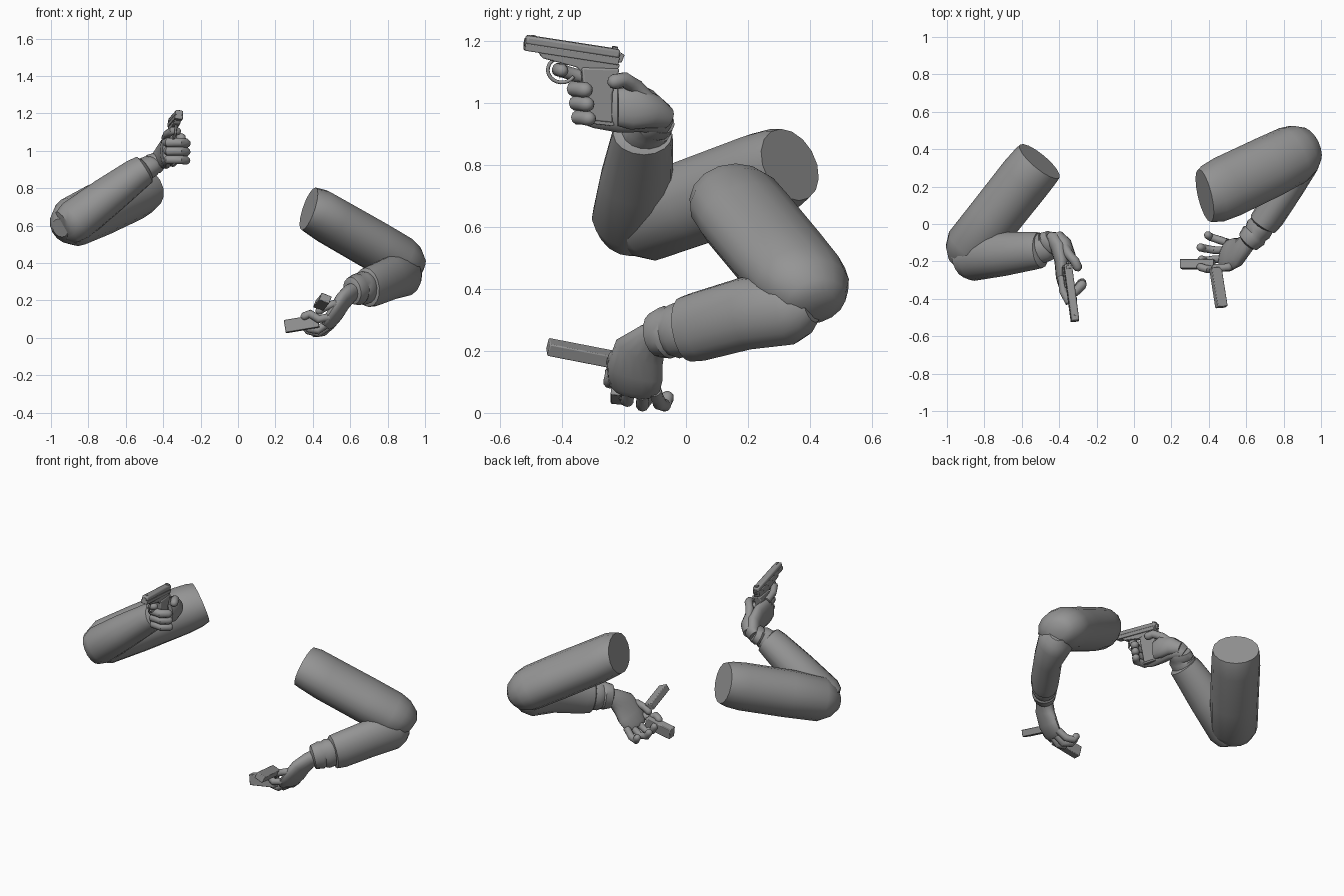
import bpy, bmesh, math
from mathutils import Vector, Matrix

default_cube = bpy.data.objects.get("Cube")
if default_cube:
    bpy.data.objects.remove(default_cube, do_unlink=True)

GREY = (0.3, 0.3, 0.3, 1.0)
grey = bpy.data.materials.new("plain grey")
grey.use_nodes = True
grey.diffuse_color = GREY
grey.node_tree.nodes["Principled BSDF"].inputs["Base Color"].default_value = GREY


def finish(name, bm, matrix=None, smooth=40, bevel=0):
    """Turn a bmesh into a named, shaded object."""
    bmesh.ops.recalc_face_normals(bm, faces=bm.faces)
    mesh = bpy.data.meshes.new(name)
    bm.to_mesh(mesh)
    bm.free()
    mesh.materials.append(grey)
    obj = bpy.data.objects.new(name, mesh)
    bpy.context.collection.objects.link(obj)
    if matrix:
        obj.matrix_world = matrix
    if bevel:
        mod = obj.modifiers.new("edge bevel", "BEVEL")
        mod.width = bevel
        mod.segments = 2
    bpy.ops.object.select_all(action="DESELECT")
    obj.select_set(True)
    bpy.context.view_layer.objects.active = obj
    bpy.ops.object.shade_smooth_by_angle(angle=math.radians(smooth))
    return obj


def loft(name, sections, up=(0, 0, 1), sides=16):
    """Skin elliptical sections given as x, y, z, side radius, upper radius."""
    bm = bmesh.new()
    up = Vector(up)
    centres = [Vector(s[:3]) for s in sections]
    rings = []
    for i, (x, y, z, a, b) in enumerate(sections):
        along = centres[min(i + 1, len(centres) - 1)] - centres[max(i - 1, 0)]
        along.normalize()
        side = along.cross(up).normalized()
        over = side.cross(along)
        ring = []
        for k in range(sides):
            t = math.tau * k / sides
            ring.append(bm.verts.new(centres[i] + side * a * math.cos(t) + over * b * math.sin(t)))
        rings.append(ring)
    for low, high in zip(rings, rings[1:]):
        for k in range(sides):
            j = (k + 1) % sides
            bm.faces.new((low[k], low[j], high[j], high[k]))
    bm.faces.new(rings[0])
    bm.faces.new(rings[-1])
    return finish(name, bm)


def finger(name, points, r, up=(0, 0, 1)):
    """Round jointed finger with a domed tip."""
    pts = [Vector(p) for p in points]
    tip = (pts[-1] - pts[-2]).normalized()
    sections = [(*pts[0], r, r)]
    for a, b in zip(pts, pts[1:]):
        sections.append((*a.lerp(b, 0.5), r * 0.95, r * 0.95))
        sections.append((*b, r, r))
    sections.append((*(pts[-1] + tip * r * 0.6), r * 0.75, r * 0.75))
    sections.append((*(pts[-1] + tip * r * 0.9), r * 0.3, r * 0.3))
    return loft(name, sections, up, 10)


def frame(origin, back, up):
    """Matrix whose y axis runs back and whose z axis is close to up."""
    y = Vector(back).normalized()
    x = y.cross(Vector(up)).normalized()
    z = x.cross(y)
    return Matrix.Translation(origin) @ Matrix((x, y, z)).transposed().to_4x4()


def prism(name, outline, half, matrix, bevel=0.004):
    """Side outline in y, z extruded to both sides of x."""
    bm = bmesh.new()
    face = bm.faces.new([bm.verts.new((-half, y, z)) for y, z in outline])
    new = bmesh.ops.extrude_face_region(bm, geom=[face])["geom"]
    moved = [v for v in new if isinstance(v, bmesh.types.BMVert)]
    bmesh.ops.translate(bm, verts=moved, vec=(half * 2, 0, 0))
    return finish(name, bm, matrix, 30, bevel)


def block(name, y0, y1, z0, z1, half, matrix, bevel=0.004):
    return prism(name, [(y0, z0), (y1, z0), (y1, z1), (y0, z1)], half, matrix, bevel)


# Left arm: sleeve, cuff and open hand
loft("left_upper_arm", [
    (.378, .152, .69, .145, .12), (.42, .162, .676, .16, .127), (.5, .2, .626, .168, .13),
    (.72, .305, .5, .166, .132), (.85, .37, .425, .16, .13),
    (.895, .396, .393, .145, .12), (.94, .42, .36, .105, .088), (.958, .428, .345, .06, .05)])
loft("left_forearm", [
    (.925, .405, .35, .055, .06), (.912, .38, .343, .082, .092), (.887, .335, .338, .105, .118),
    (.82, .19, .32, .085, .117), (.72, .04, .278, .085, .112),
    (.69, 0, .27, .08, .106), (.685, -.01, .268, .06, .085)])
loft("left_cuff", [
    (.69, 0, .27, .068, .085), (.665, -.03, .265, .075, .09), (.65, -.05, .262, .066, .08),
    (.642, -.06, .26, .074, .086), (.61, -.095, .252, .064, .074), (.605, -.1, .25, .045, .05)])
loft("left_palm", [
    (.63, -.07, .255, .05, .045), (.595, -.11, .235, .06, .045), (.56, -.15, .195, .085, .042),
    (.52, -.165, .13, .094, .038), (.485, -.168, .08, .086, .032), (.47, -.168, .06, .06, .02)],
    up=(-.9, .28, .45))
LEFT_FINGERS = {
    "pinky": [(.5, -.1, .07), (.455, -.085, .03), (.41, -.07, .025), (.395, -.06, .05)],
    "ring": [(.48, -.14, .06), (.43, -.14, .026), (.375, -.13, .04), (.355, -.125, .07)],
    "middle": [(.48, -.185, .08), (.425, -.19, .04), (.38, -.195, .05), (.36, -.19, .085)],
    "index": [(.485, -.23, .11), (.43, -.245, .1), (.385, -.24, .13), (.355, -.23, .115)],
    "thumb": [(.55, -.19, .19), (.51, -.23, .18), (.465, -.235, .165), (.435, -.235, .145)],
}
for label, path in LEFT_FINGERS.items():
    finger("left_" + label, path, .022, up=(0, 1, 0))

# Two spare magazines held in the left hand
for label, tip, root, up, wide, tall in (
        ("forward", (.468, -.445, .213), (.435, -.235, .172), (.42, 0, 1), .029, .021),
        ("inward", (.25, -.215, .06), (.43, -.215, .09), (0, .1, 1), .025, .034)):
    run = Vector(root) - Vector(tip)
    block(label + "_magazine", 0, run.length, -tall, tall, wide, frame(tip, run, up))

# Right arm: sleeve, cuff and gripping hand
loft("right_upper_arm", [
    (-.505, .335, .8, .138, .122), (-.53, .305, .787, .142, .135), (-.58, .245, .763, .145, .143),
    (-.75, .03, .682, .143, .143), (-.88, -.13, .62, .14, .135),
    (-.92, -.18, .6, .11, .1), (-.95, -.215, .588, .055, .05)])
loft("right_forearm", [
    (-.94, -.2, .58, .06, .06), (-.92, -.19, .59, .1, .1), (-.87, -.18, .625, .125, .116),
    (-.7, -.16, .755, .118, .105), (-.54, -.143, .875, .102, .088),
    (-.5, -.14, .9, .096, .08), (-.492, -.138, .905, .07, .06)])
loft("right_cuff", [
    (-.52, -.14, .89, .078, .065), (-.47, -.12, .918, .08, .06), (-.46, -.112, .924, .068, .053),
    (-.452, -.105, .93, .074, .058), (-.43, -.088, .945, .062, .05)])
loft("right_palm", [
    (-.445, -.07, .935, .03, .045), (-.425, -.08, .948, .045, .052), (-.4, -.125, .972, .046, .07),
    (-.385, -.2, .99, .04, .088), (-.385, -.29, 1.0, .032, .082), (-.383, -.335, 1.005, .02, .07)])
loft("right_palm_heel", [
    (-.41, -.06, .95, .03, .035), (-.375, -.105, .972, .042, .055),
    (-.35, -.17, .985, .038, .072), (-.345, -.22, .985, .025, .06)])
for n, label in enumerate(("middle", "ring", "pinky")):
    z = 1.045 - n * .046
    y = n * .006
    finger("right_" + label, [(-.385, -.3, z), (-.372, -.355 + y, z), (-.31, -.36 + y, z),
                              (-.278, -.325 + y, z - .004)], .026 - n * .001)
finger("right_index", [(-.388, -.28, 1.07), (-.378, -.36, 1.09), (-.35, -.415, 1.108),
                       (-.325, -.4, 1.104)], .022)
finger("right_thumb", [(-.375, -.11, 1.0), (-.35, -.16, 1.05), (-.315, -.2, 1.075),
                       (-.302, -.23, 1.068)], .025)

# Pistol, modelled in its own frame with the muzzle at minus y
gun = frame((-.335, -.365, 1.17), (-.043, .325, -.05), (.12, 0, 1))
block("pistol_slide", -.157, .152, -.004, .025, .021, gun, .008)
block("pistol_slide_base", -.157, .152, -.024, 0, .022, gun, .003)
prism("pistol_frame", [(-.11, -.022), (-.095, -.04), (.02, -.052), (.05, -.075),
                       (.145, -.06), (.158, -.022)], .018, gun)
prism("pistol_grip", [(.035, -.05), (.079, -.216), (.165, -.212), (.148, -.12), (.158, -.035)],
      .024, gun, .006)
prism("grip_base", [(.07, -.214), (.072, -.226), (.17, -.222), (.168, -.208)], .022, gun, .003)
block("front_sight", -.142, -.125, .022, .028, .004, gun, .001)
block("rear_sight", .125, .143, .024, .032, .013, gun, .002)
prism("hammer", [(.145, -.02), (.163, -.015), (.168, .01), (.158, .014), (.148, .005)],
      .007, gun, .002)
prism("trigger", [(-.025, -.045), (-.008, -.045), (-.014, -.075), (-.028, -.098), (-.026, -.075)],
      .006, gun, .001)

# Muzzle ring
bm = bmesh.new()
bmesh.ops.create_cone(bm, cap_ends=True, segments=16, radius1=.013, radius2=.013, depth=.01)
finish("muzzle", bm, gun @ Matrix.Translation((0, -.155, .002)) @ Matrix.Rotation(math.pi / 2, 4, "X"))

# Trigger guard loop
curve = bpy.data.curves.new("trigger_guard", "CURVE")
curve.dimensions = "3D"
curve.bevel_depth = .006
curve.bevel_resolution = 2
loop = curve.splines.new("POLY")
steps = 14
loop.points.add(steps)
for k, point in enumerate(loop.points):
    t = math.radians(110 + 230 * k / steps)
    point.co = (0, -.025 + .045 * math.cos(t), -.07 + .04 * math.sin(t), 1)
curve.materials.append(grey)
guard = bpy.data.objects.new("trigger_guard", curve)
bpy.context.collection.objects.link(guard)
guard.matrix_world = gun
